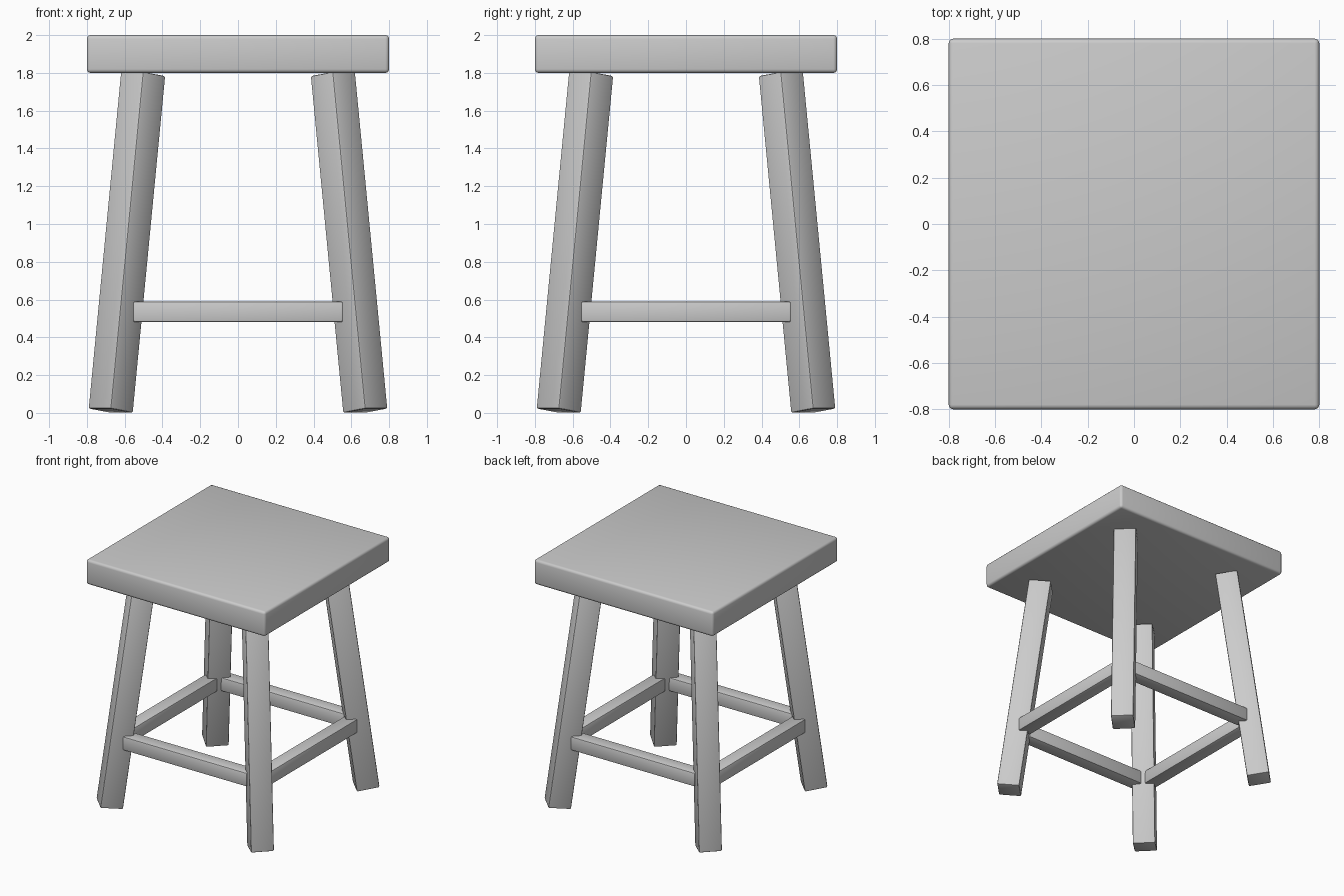
import bpy, bmesh, math
from mathutils import Matrix

if "Cube" in bpy.data.objects:
    bpy.data.objects.remove(bpy.data.objects["Cube"])


def box(name, size, matrix, bevel, segments=2):
    """Box with softened edges, placed by a matrix."""
    bm = bmesh.new()
    bmesh.ops.create_cube(bm, size=1.0)
    bmesh.ops.scale(bm, vec=size, verts=bm.verts)
    bmesh.ops.bevel(bm, geom=bm.edges[:], offset=bevel, segments=segments,
                    profile=0.5, affect='EDGES')
    bmesh.ops.recalc_face_normals(bm, faces=bm.faces)
    mesh = bpy.data.meshes.new(name)
    bm.to_mesh(mesh)
    bm.free()
    obj = bpy.data.objects.new(name, mesh)
    bpy.context.collection.objects.link(obj)
    obj.matrix_world = matrix
    bpy.context.view_layer.objects.active = obj
    obj.select_set(True)
    bpy.ops.object.shade_smooth_by_angle(angle=math.radians(40))
    obj.select_set(False)
    return obj


# Square slab seat
box("seat", (1.6, 1.6, 0.2), Matrix.Translation((0, 0, 1.9)), 0.02, 3)

# Four legs turned to the diagonals and splayed outward
SPLAY = math.radians(7.75)
LEG_OFFSET = 0.588 * math.sqrt(2)
leg_names = ["back_right_leg", "back_left_leg", "front_left_leg", "front_right_leg"]
for i, name in enumerate(leg_names):
    turn = Matrix.Rotation(math.radians(45 + 90 * i), 4, 'Z')
    place = turn @ Matrix.Translation((LEG_OFFSET, 0, 0.903)) @ Matrix.Rotation(-SPLAY, 4, 'Y')
    box(name, (0.171, 0.171, 1.8), place, 0.01)

# Four stretcher rails joining neighbouring legs
rail_names = ["right_rail", "back_rail", "left_rail", "front_rail"]
for i, name in enumerate(rail_names):
    turn = Matrix.Rotation(math.radians(90 * i), 4, 'Z')
    box(name, (0.11, 1.11, 0.11), turn @ Matrix.Translation((0.625, 0, 0.535)), 0.01)
